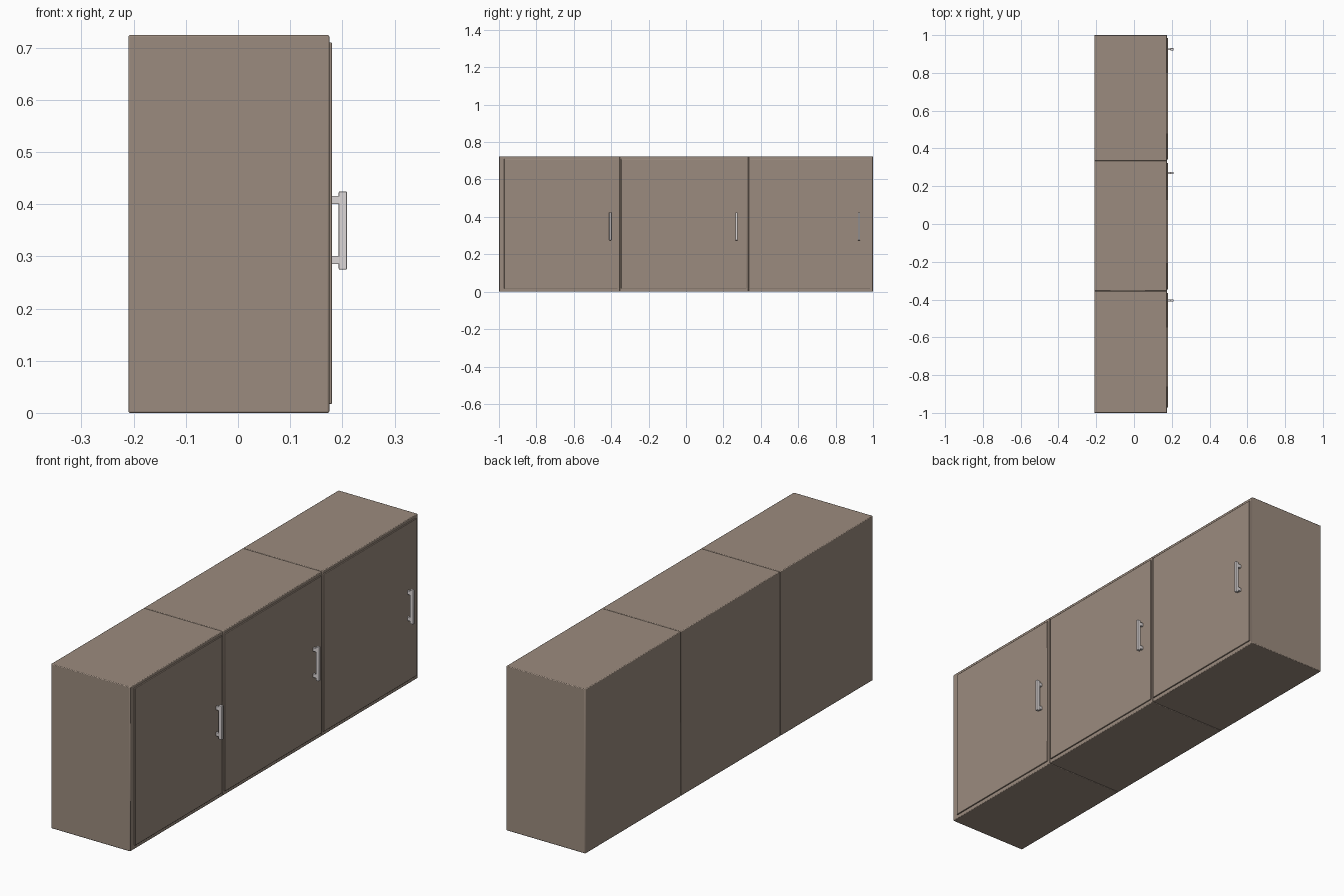
import bpy

if "Cube" in bpy.data.objects:
    bpy.data.objects.remove(bpy.data.objects["Cube"])


def material(name, color):
    m = bpy.data.materials.new(name)
    m.diffuse_color = color
    m.use_nodes = True
    m.node_tree.nodes["Principled BSDF"].inputs["Base Color"].default_value = m.diffuse_color
    return m


wood = material("taupe_wood", (0.33, 0.26, 0.21, 1))
metal = material("pale_metal", (0.72, 0.68, 0.68, 1))


def box(name, lo, hi, mat, bevel, segments=2):
    """Box between two corners with softened edges."""
    bpy.ops.mesh.primitive_cube_add(
        size=1, location=[(a + b) / 2 for a, b in zip(lo, hi)])
    ob = bpy.context.object
    ob.name = name
    ob.scale = [b - a for a, b in zip(lo, hi)]
    bpy.ops.object.transform_apply(location=False, rotation=False, scale=True)
    ob.data.materials.append(mat)
    mod = ob.modifiers.new("soft_edges", "BEVEL")
    mod.width = bevel
    mod.segments = segments
    bpy.ops.object.shade_smooth_by_angle()
    return ob


# left, middle and right units: carcass span, door span, handle position
units = [
    ("left", (-1.0, -0.355), (-0.972, -0.365), -0.405),
    ("middle", (-0.355, 0.334), (-0.347, 0.324), 0.27),
    ("right", (0.334, 1.0), (0.341, 0.985), 0.925),
]

for side, (c0, c1), (d0, d1), hy in units:
    # carcass
    box(side + "_carcass", (-0.21, c0, 0), (0.175, c1, 0.724), wood, 0.003)
    # door standing slightly proud of the carcass
    box(side + "_door", (0.165, d0, 0.017), (0.18, d1, 0.71), wood, 0.002)
    # bar handle on two posts
    box(side + "_handle_grip", (0.193, hy - 0.006, 0.275),
        (0.209, hy + 0.006, 0.424), metal, 0.0015)
    for end, z in (("lower", 0.293), ("upper", 0.408)):
        box(f"{side}_handle_{end}_post", (0.178, hy - 0.005, z - 0.008),
            (0.196, hy + 0.005, z + 0.008), metal, 0.001)
